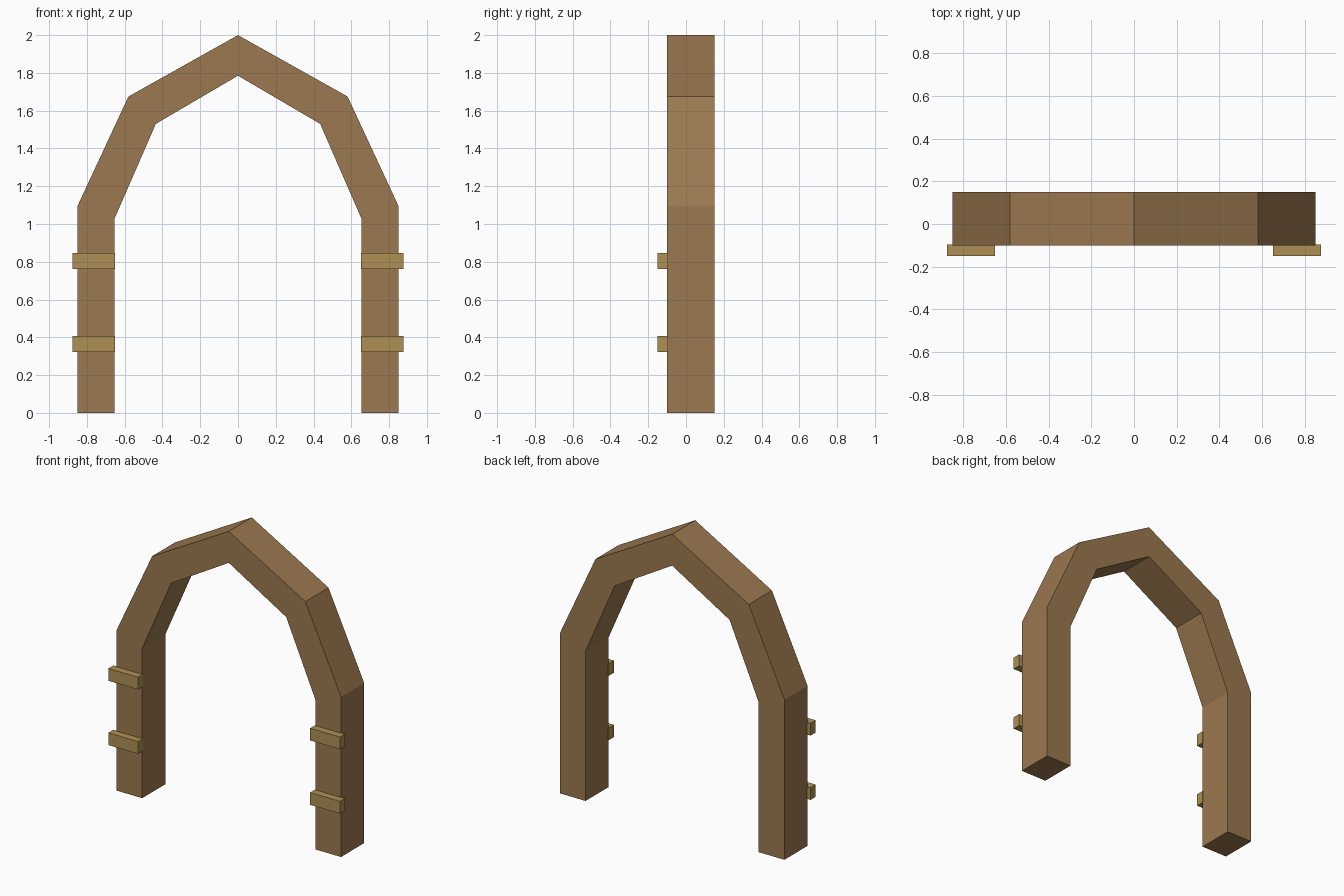
import bpy
import bmesh

cube = bpy.data.objects.get("Cube")
if cube:
    bpy.data.objects.remove(cube, do_unlink=True)


def make_material(name, rgb):
    mat = bpy.data.materials.new(name)
    mat.use_nodes = True
    color = (*rgb, 1.0)
    mat.diffuse_color = color
    mat.node_tree.nodes["Principled BSDF"].inputs["Base Color"].default_value = color
    return mat


def add_object(name, bm, mat):
    bmesh.ops.recalc_face_normals(bm, faces=bm.faces)
    mesh = bpy.data.meshes.new(name)
    bm.to_mesh(mesh)
    bm.free()
    mesh.materials.append(mat)
    obj = bpy.data.objects.new(name, mesh)
    bpy.context.collection.objects.link(obj)
    return obj


wood = make_material("brown wood", (0.33, 0.19, 0.08))
pale_wood = make_material("yellow wood", (0.42, 0.28, 0.09))

# Arch: right half of the profile, mirrored, as a band between outer and inner edges
FRONT, BACK = -0.10, 0.15
outer = [(0.85, 0), (0.85, 1.095), (0.58, 1.675), (0, 2.0)]
inner = [(0.655, 0), (0.655, 1.025), (0.435, 1.53), (0, 1.785)]


def mirrored(points):
    return points + [(-x, z) for x, z in reversed(points[:-1])]


bm = bmesh.new()
sections = []
for (ox, oz), (ix, iz) in zip(mirrored(outer), mirrored(inner)):
    corners = [(ox, FRONT, oz), (ox, BACK, oz), (ix, BACK, iz), (ix, FRONT, iz)]
    sections.append([bm.verts.new(c) for c in corners])
for a, b in zip(sections, sections[1:]):
    for i in range(4):
        j = (i + 1) % 4
        bm.faces.new((a[i], a[j], b[j], b[i]))
bm.faces.new(sections[0])
bm.faces.new(sections[-1])
add_object("arch_frame", bm, wood)

# Cross slats on the front of both posts
for side, sign in (("left", 1), ("right", -1)):
    for level, z in (("lower", 0.365), ("upper", 0.805)):
        bm = bmesh.new()
        bmesh.ops.create_cube(bm, size=1)
        bmesh.ops.scale(bm, vec=(0.225, 0.055, 0.084), verts=bm.verts)
        bmesh.ops.translate(bm, vec=(sign * 0.764, -0.1225, z), verts=bm.verts)
        add_object(f"{side}_{level}_slat", bm, pale_wood)
